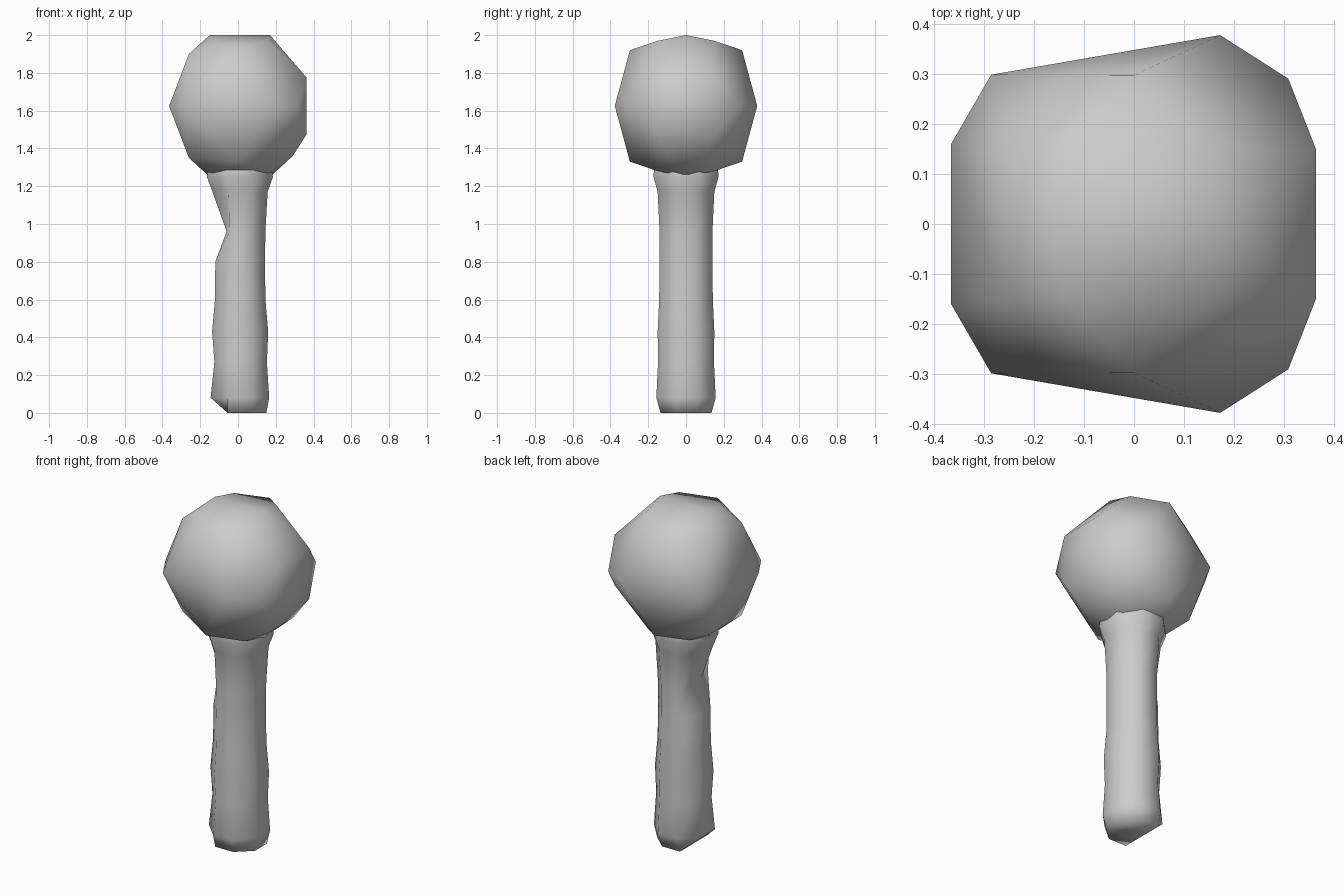
import bpy, bmesh, math

if "Cube" in bpy.data.objects:
    bpy.data.objects.remove(bpy.data.objects["Cube"])

def make_object(name, bm):
    bmesh.ops.recalc_face_normals(bm, faces=bm.faces)
    for f in bm.faces:
        f.smooth = True
    mesh = bpy.data.meshes.new(name)
    bm.to_mesh(mesh)
    bm.free()
    obj = bpy.data.objects.new(name, mesh)
    bpy.context.collection.objects.link(obj)
    return obj

# Faceted round head: hull of a few points mirrored front to back and top to bottom
CENTRE_Z = 1.625
quarter = [(-0.15, 0, 0.375), (0.17, 0, 0.375), (-0.13, 0.15, 0.345), (0.15, 0.15, 0.345),
           (0, 0.297, 0.295), (-0.26, 0.15, 0.275), (0.363, 0.15, 0.15),
           (-0.365, 0.16, 0), (-0.285, 0.298, 0), (0.172, 0.377, 0), (0.308, 0.29, 0)]
points = {(x, sy * y, CENTRE_Z + sz * z) for x, y, z in quarter for sy in (-1, 1) for sz in (-1, 1)}
points |= {(0.29, s * 0.1, 1.36) for s in (-1, 1)}
bm = bmesh.new()
for p in sorted(points):
    bm.verts.new(p)
hull = bmesh.ops.convex_hull(bm, input=bm.verts)
loose = [v for v in bm.verts if not v.link_faces]
bmesh.ops.delete(bm, geom=loose, context='VERTS')
make_object("head", bm)

# Handle: eight-sided loft, (height, left limit, right limit, half depth, clamp on left)
rings = [(0.0, -0.15, 0.15, 0.135, -0.055), (0.08, -0.145, 0.165, 0.157, -1),
         (0.27, -0.125, 0.153, 0.148, -1), (0.43, -0.137, 0.16, 0.15, -1),
         (0.60, -0.122, 0.145, 0.142, -1), (0.80, -0.12, 0.143, 0.14, -1),
         (0.96, -0.125, 0.145, 0.14, -0.06), (1.17, -0.135, 0.157, 0.15, -1),
         (1.25, -0.165, 0.185, 0.172, -1), (1.38, -0.15, 0.16, 0.165, -1)]
SIDES = 8
bm = bmesh.new()
loops = []
for z, left, right, depth, clamp in rings:
    mid, half = (left + right) / 2, (right - left) / 2
    loop = []
    for i in range(SIDES):
        a = 2 * math.pi * (i + 0.5) / SIDES
        k = 1 / math.cos(math.pi / SIDES)
        x = max(mid + half * k * math.cos(a), clamp)
        loop.append(bm.verts.new((x, depth * k * math.sin(a), z)))
    loops.append(loop)
for low, high in zip(loops, loops[1:]):
    for i in range(SIDES):
        j = (i + 1) % SIDES
        bm.faces.new((low[i], low[j], high[j], high[i]))
bm.faces.new(loops[0])
bm.faces.new(loops[-1])
make_object("handle", bm)
